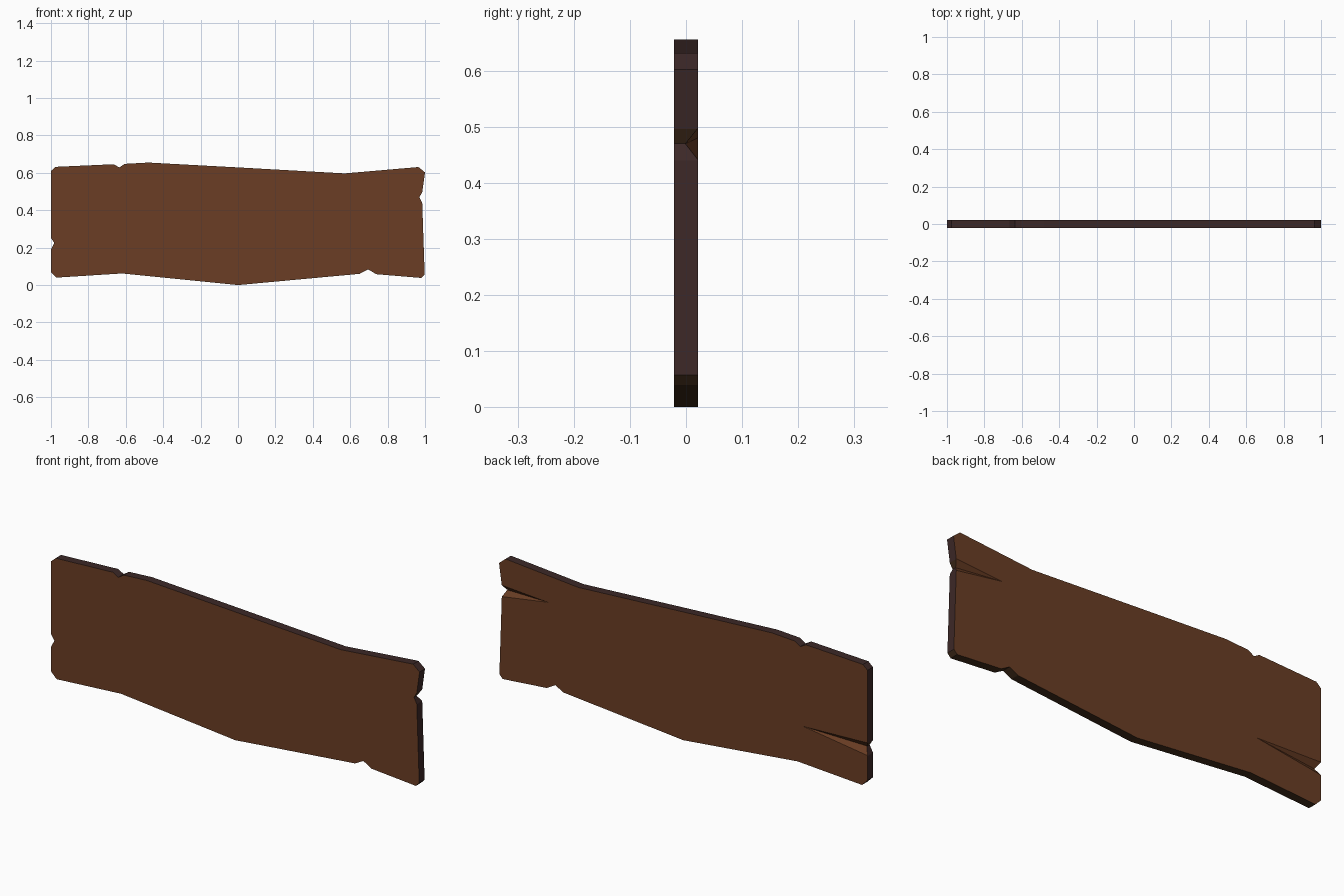
import bpy, bmesh
from mathutils import Vector

if "Cube" in bpy.data.objects:
    bpy.data.objects.remove(bpy.data.objects["Cube"])

HALF = 0.021  # half thickness of the board


def material(name, rgb):
    m = bpy.data.materials.new(name)
    m.diffuse_color = (*rgb, 1)
    m.use_nodes = True
    m.node_tree.nodes["Principled BSDF"].inputs["Base Color"].default_value = m.diffuse_color
    return m


MATS = [material("wood_brown", (0.145, 0.048, 0.018)),
        material("edge_dark", (0.045, 0.021, 0.02)),
        material("underside_dark_brown", (0.055, 0.026, 0.011))]


def make_object(name, bm):
    bmesh.ops.recalc_face_normals(bm, faces=bm.faces)
    mesh = bpy.data.meshes.new(name)
    bm.to_mesh(mesh)
    bm.free()
    for m in MATS:
        mesh.materials.append(m)
    ob = bpy.data.objects.new(name, mesh)
    bpy.context.collection.objects.link(ob)
    return ob


# plank outline (x, z), clockwise from the upper left, with worn notches
outline = [(-1, 0.61), (-0.975, 0.632), (-0.665, 0.646), (-0.635, 0.629),
           (-0.605, 0.648), (-0.48, 0.655), (0.0, 0.629), (0.57, 0.597),
           (0.965, 0.631), (1.0, 0.602), (0.985, 0.496), (0.97, 0.47),
           (0.985, 0.44), (0.998, 0.057), (0.98, 0.038), (0.74, 0.058),
           (0.695, 0.084), (0.65, 0.06), (0.0, 0.0), (-0.62, 0.062),
           (-0.97, 0.04), (-1, 0.07), (-1, 0.19), (-0.982, 0.225), (-1, 0.252)]
bm = bmesh.new()
face = bm.faces.new([bm.verts.new((x, -HALF, z)) for x, z in outline])
ext = bmesh.ops.extrude_face_region(bm, geom=[face])
for v in ext["geom"]:
    if isinstance(v, bmesh.types.BMVert):
        v.co.y = HALF
bmesh.ops.recalc_face_normals(bm, faces=bm.faces)
bm.normal_update()
for f in bm.faces:
    if abs(f.normal.y) < 0.5:
        f.material_index = 2 if f.normal.z < -0.3 else 1
plank = make_object("plank", bm)


# tapered splits in the back face, running in from each end
def crack(name, tip, upper, lower, deep):
    """points are (x, z); deep lies at mid thickness, the rest on the back"""
    t = Vector((tip[0], HALF, tip[1]))
    pts = [t]
    for (x, z), y in ((upper, HALF), (lower, HALF), (deep, -0.002)):
        pts.append(t + (Vector((x, y, z)) - t) * 1.12)
    pts += [p + Vector((0, 0.03, 0)) for p in pts[:3]]
    b = bmesh.new()
    for p in pts:
        b.verts.new(p)
    res = bmesh.ops.convex_hull(b, input=b.verts)
    cutter = make_object(name, b)
    cutter.hide_render = True
    cutter.hide_viewport = True
    cutter.display_type = 'WIRE'
    mod = plank.modifiers.new(name, 'BOOLEAN')
    mod.operation = 'DIFFERENCE'
    mod.solver = 'EXACT'
    mod.object = cutter
    return cutter


cutters = [crack("right_crack_cutter", (0.735, 0.48), (0.986, 0.497), (0.986, 0.441), (0.98, 0.469)),
           crack("left_crack_cutter", (-0.65, 0.242), (-1, 0.254), (-1, 0.192), (-0.99, 0.225))]

# bake the cuts and drop the helpers
bpy.context.view_layer.update()
dg = bpy.context.evaluated_depsgraph_get()
cut = bpy.data.meshes.new_from_object(plank.evaluated_get(dg))
plank.modifiers.clear()
plank.data = cut
for c in cutters:
    bpy.data.objects.remove(c)
